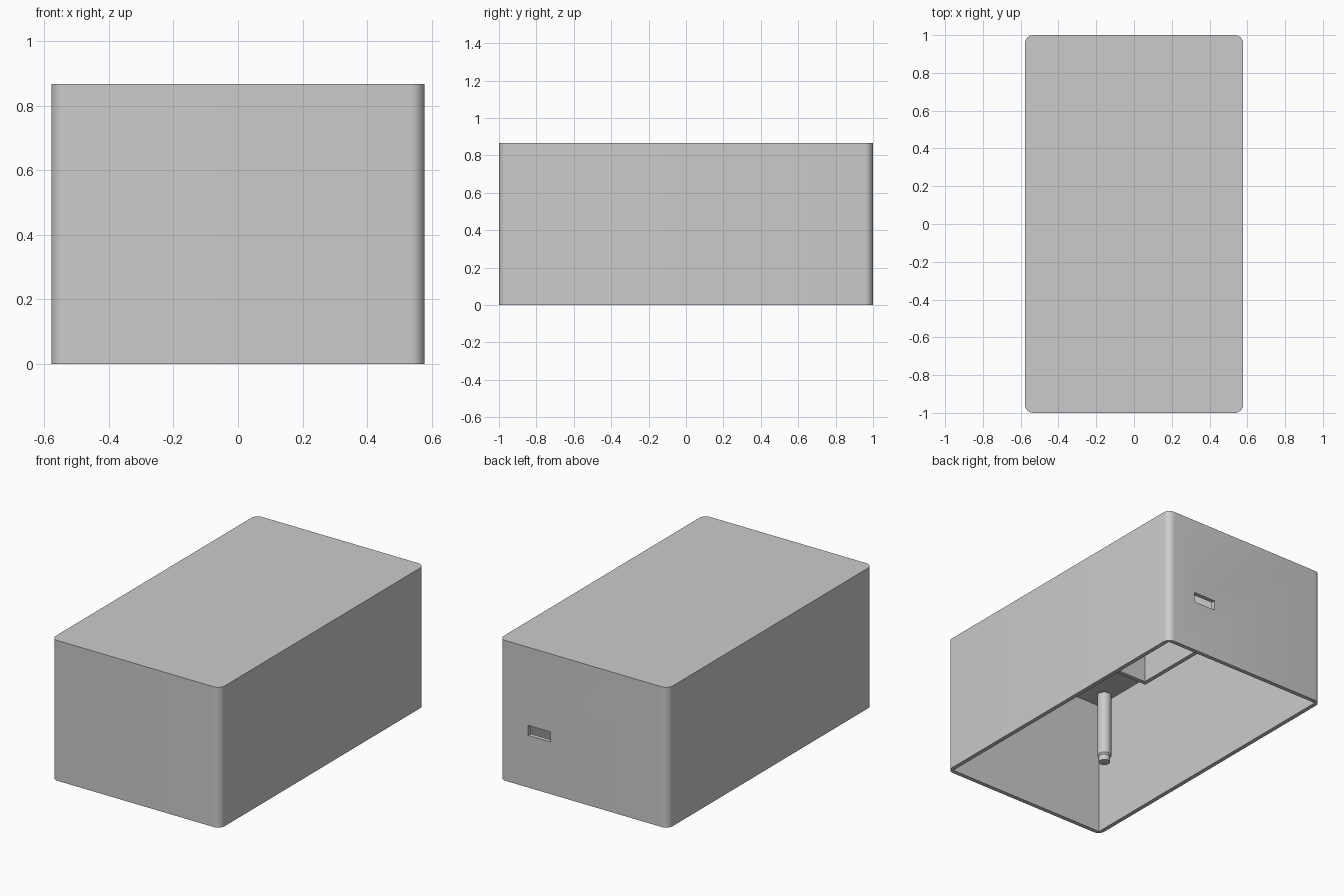
import bpy, bmesh, math
from mathutils import Vector

if "Cube" in bpy.data.objects:
    bpy.data.objects.remove(bpy.data.objects["Cube"], do_unlink=True)

HX, HY, TOP, WALL = 0.578, 1.0, 0.867, 0.026

grey = bpy.data.materials.new("plain grey")
grey.use_nodes = True
grey.diffuse_color = (0.6, 0.6, 0.6, 1)
grey.node_tree.nodes["Principled BSDF"].inputs["Base Color"].default_value = (0.6, 0.6, 0.6, 1)


def finish(name, bm, smooth=False):
    """Turn a bmesh into a named object."""
    bmesh.ops.recalc_face_normals(bm, faces=bm.faces)
    mesh = bpy.data.meshes.new(name)
    bm.to_mesh(mesh)
    bm.free()
    mesh.materials.append(grey)
    obj = bpy.data.objects.new(name, mesh)
    bpy.context.collection.objects.link(obj)
    if smooth:
        smooth_sharp(obj)
    return obj


def smooth_sharp(obj):
    bpy.ops.object.select_all(action='DESELECT')
    obj.select_set(True)
    bpy.context.view_layer.objects.active = obj
    bpy.ops.object.shade_smooth_by_angle(angle=math.radians(30))


def block(name, low, high, corner=0):
    """Box between two corners, with optional rounded upright edges."""
    bm = bmesh.new()
    bmesh.ops.create_cube(bm, size=1)
    low, high = Vector(low), Vector(high)
    for v in bm.verts:
        v.co = (low + high) / 2 + v.co * (high - low)
    if corner:
        upright = [e for e in bm.edges
                   if abs(e.verts[0].co.z - e.verts[1].co.z) > 0.1]
        bmesh.ops.bevel(bm, geom=upright, offset=corner, segments=8,
                        profile=0.5, affect='EDGES')
    return finish(name, bm)


def cut(obj, cutter):
    """Subtract the cutter, then discard it."""
    cutter.hide_render = True
    mod = obj.modifiers.new("cut", 'BOOLEAN')
    mod.operation, mod.solver, mod.object = 'DIFFERENCE', 'EXACT', cutter
    bpy.ops.object.select_all(action='DESELECT')
    bpy.context.view_layer.objects.active = obj
    obj.select_set(True)
    bpy.ops.object.modifier_apply(modifier=mod.name)
    bpy.data.objects.remove(cutter, do_unlink=True)


def post(name, x, y, profile, sides=32):
    """Spin a (radius, height) profile around an upright axis."""
    bm = bmesh.new()
    verts = [bm.verts.new((x + r, y, z)) for r, z in profile]
    edges = [bm.edges.new(pair) for pair in zip(verts, verts[1:])]
    bmesh.ops.spin(bm, geom=verts + edges, cent=(x, y, 0), axis=(0, 0, 1),
                   angle=math.tau, steps=sides)
    bmesh.ops.remove_doubles(bm, verts=bm.verts, dist=0.0005)
    return finish(name, bm, smooth=True)


# Housing: rounded upright corners, open underneath, square inside
housing = block("housing", (-HX, -HY, 0), (HX, HY, TOP), corner=0.045)
cut(housing, block("cavity_cutter", (-HX + WALL, -HY + WALL, -0.1),
                   (HX - WALL, HY - WALL, TOP - WALL)))

# Port slot through the back wall
cut(housing, block("port_cutter", (0.228, HY - 2 * WALL, 0.322),
                   (0.38, HY + 0.1, 0.384)))
smooth_sharp(housing)

# Corner compartment hanging from the ceiling
CX, CY, CZ = 0.17, 0.305, 0.15
block("compartment_side_wall", (CX, CY, CZ),
      (CX + WALL, HY - WALL / 2, TOP - WALL / 2))
block("compartment_front_wall", (CX + WALL, CY, CZ),
      (HX - WALL / 2, CY + WALL, TOP - WALL / 2))

# Stepped mounting posts in the free corners
outline = [(0.041, TOP - WALL / 2), (0.041, 0.44), (0.033, 0.43),
           (0.033, 0.395), (0, 0.395)]
for name, sx, sy in (("front_right_post", -1, -1), ("front_left_post", 1, -1),
                     ("back_right_post", -1, 1)):
    post(name, sx * 0.498, sy * 0.862, outline)
